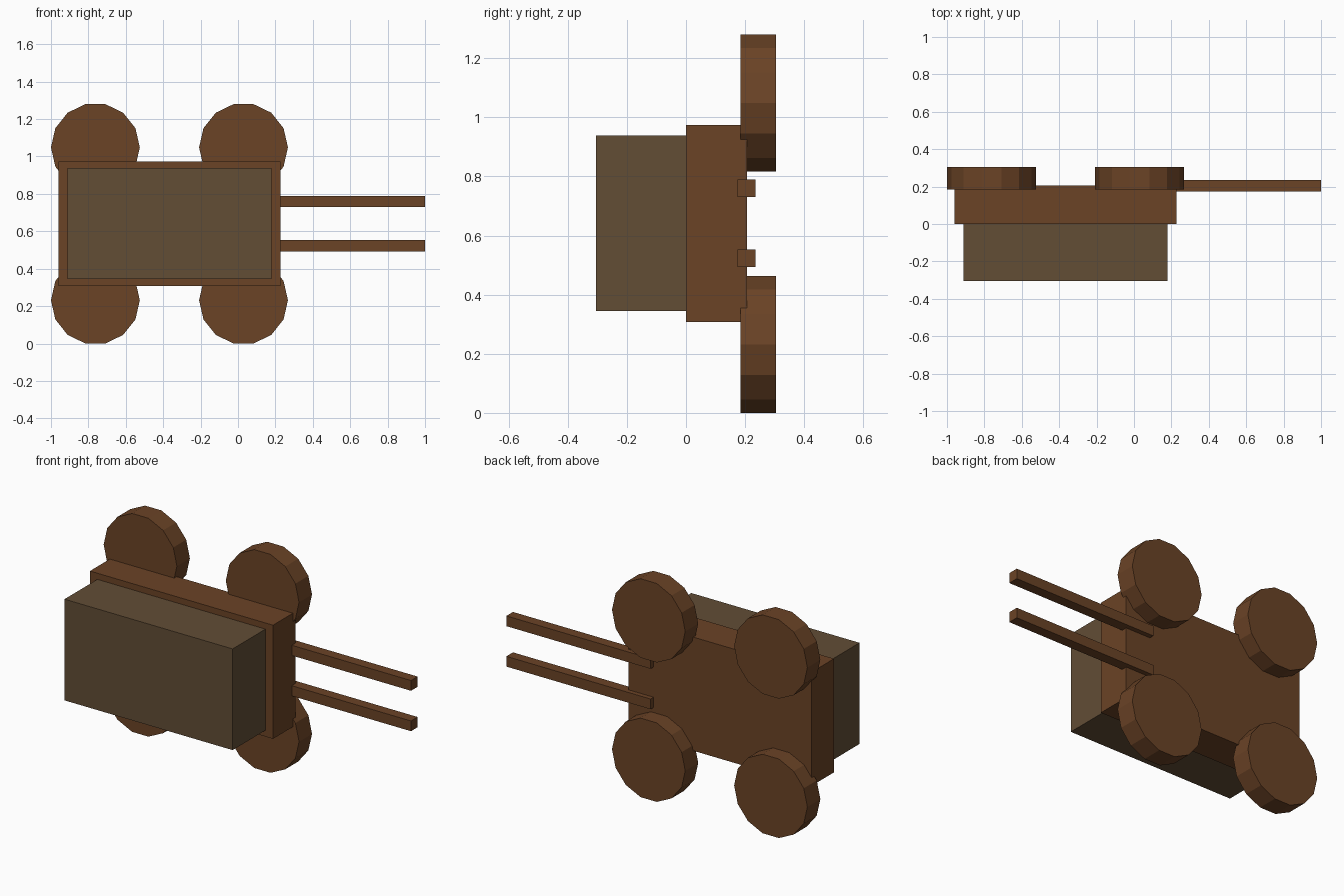
import bpy
import math

if "Cube" in bpy.data.objects:
    bpy.data.objects.remove(bpy.data.objects["Cube"])


def material(name, rgb):
    mat = bpy.data.materials.new(name)
    mat.diffuse_color = (*rgb, 1.0)
    mat.use_nodes = True
    mat.node_tree.nodes["Principled BSDF"].inputs["Base Color"].default_value = mat.diffuse_color
    return mat


wood = material("wood", (0.145, 0.056, 0.019))
canvas = material("canvas", (0.122, 0.074, 0.036))


def box(name, x, y, z, mat):
    """Axis-aligned box from (min, max) ranges."""
    centre = [(a + b) / 2 for a, b in (x, y, z)]
    bpy.ops.mesh.primitive_cube_add(size=1, location=centre)
    ob = bpy.context.object
    ob.name = name
    ob.scale = [b - a for a, b in (x, y, z)]
    bpy.ops.object.transform_apply(location=False, rotation=False, scale=True)
    ob.data.materials.append(mat)
    return ob


# Cart bed and the load on it (the cart lies on its side, wheels towards +y)
box("cart_bed", (-0.96, 0.227), (0.0, 0.207), (0.308, 0.974), wood)
box("cart_load", (-0.912, 0.178), (-0.304, 0.0), (0.345, 0.938), canvas)

# Two pulling shafts
for side, z in (("lower", 0.523), ("upper", 0.76)):
    box(side + "_shaft", (0.065, 1.0), (0.174, 0.235), (z - 0.03, z + 0.03), wood)

# Four 14-sided wheels, a corner pointing along x and a flat on top
SIDES, RADIUS = 14, 0.2375
apothem = RADIUS * math.cos(math.pi / SIDES)
for end, x in (("rear", -0.7625), ("front", 0.0295)):
    for side, z in (("lower", apothem), ("upper", 1.28 - apothem)):
        bpy.ops.mesh.primitive_cylinder_add(
            vertices=SIDES, radius=RADIUS, depth=0.12, location=(x, 0.244, z))
        wheel = bpy.context.object
        wheel.name = f"{end}_{side}_wheel"
        # Turn the first corner onto the x axis, then lay the axle along y
        wheel.rotation_euler = (math.pi / 2, math.pi / 2, 0)
        wheel.rotation_euler = (math.pi / 2, 0, 0)
        for v in wheel.data.vertices:
            v.co.x, v.co.y = v.co.y, -v.co.x
        wheel.data.materials.append(wood)
